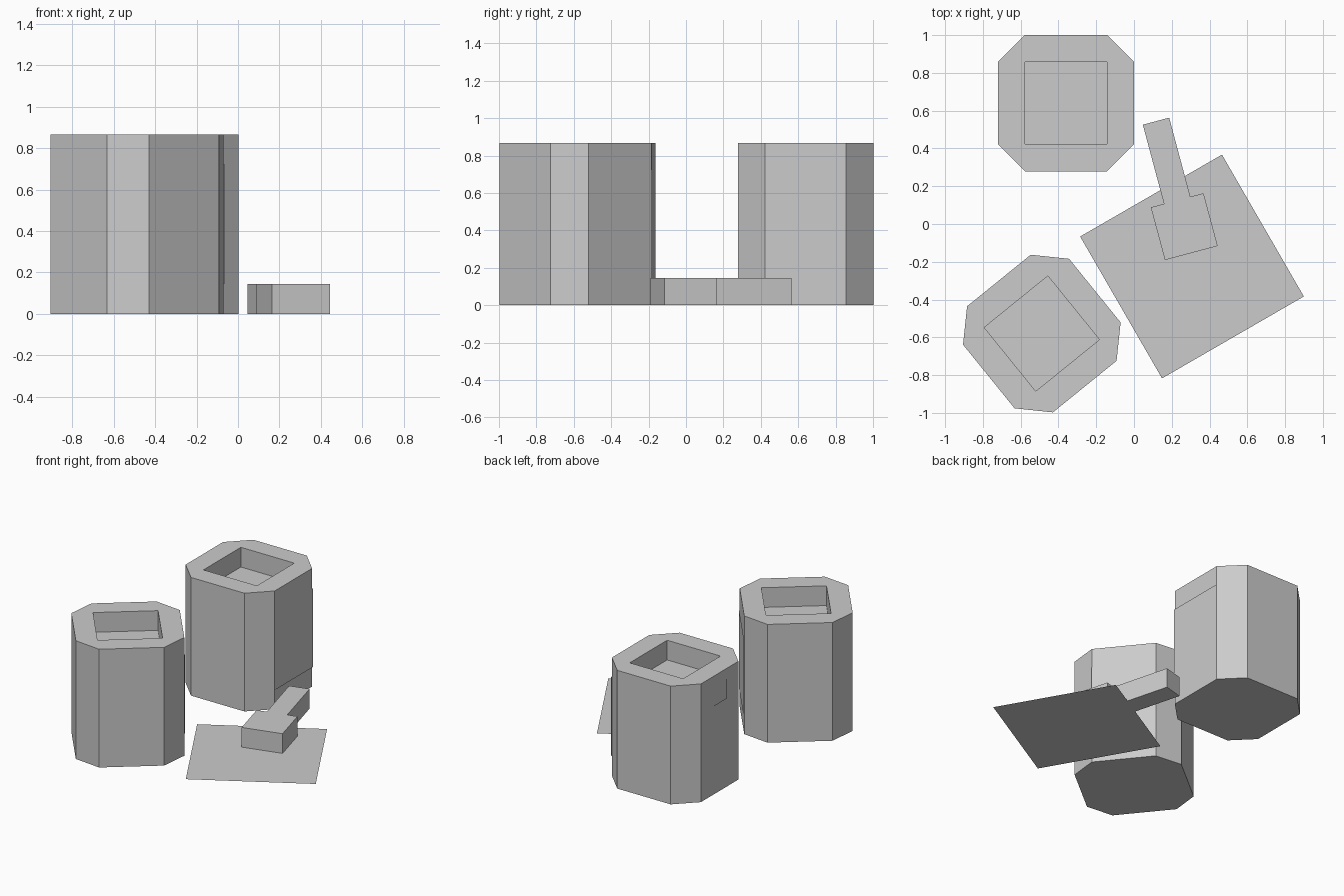
import bpy, bmesh, math
from mathutils import Matrix

if "Cube" in bpy.data.objects:
    bpy.data.objects.remove(bpy.data.objects["Cube"])

U = 0.1445  # modelling unit


def make(name, loc, angle, build):
    bm = bmesh.new()
    build(bm)
    mesh = bpy.data.meshes.new(name)
    bm.to_mesh(mesh)
    bm.free()
    obj = bpy.data.objects.new(name, mesh)
    obj.location = loc
    obj.rotation_euler.z = math.radians(angle)
    bpy.context.collection.objects.link(obj)
    return obj


def polygon(bm, points, z=0.0):
    return bm.faces.new([bm.verts.new((x * U, y * U, z * U)) for x, y in points])


def prism(bm, points, height):
    # bottom outline extruded upwards
    face = polygon(bm, points)
    ext = bmesh.ops.extrude_face_region(bm, geom=[face], use_keep_orig=True)
    verts = [g for g in ext['geom'] if isinstance(g, bmesh.types.BMVert)]
    bmesh.ops.translate(bm, verts=verts, vec=(0, 0, height * U))
    bmesh.ops.recalc_face_normals(bm, faces=bm.faces)


# eight-sided pot with a square sunken top
OCTAGON = [(1.5, -2.5), (2.5, -1.5), (2.5, 1.5), (1.5, 2.5),
           (-1.5, 2.5), (-2.5, 1.5), (-2.5, -1.5), (-1.5, -2.5)]
SQUARE = [(1.5, -1.5), (1.5, 1.5), (-1.5, 1.5), (-1.5, -1.5)]


def pot(bm):
    def ring(pts, z):
        return [bm.verts.new((x * U, y * U, z * U)) for x, y in pts]
    base, rim = ring(OCTAGON, 0), ring(OCTAGON, 6)
    lip, floor = ring(SQUARE, 6), ring(SQUARE, 5)
    bm.faces.new(base[::-1])
    bm.faces.new(floor)
    for i in range(8):
        j = (i + 1) % 8
        bm.faces.new((base[i], base[j], rim[j], rim[i]))
    for i in range(4):
        j = (i + 1) % 4
        a, b, c = rim[2 * i], rim[2 * i + 1], rim[(2 * i + 2) % 8]
        bm.faces.new((a, b, lip[i]))             # rim corner
        bm.faces.new((b, c, lip[j], lip[i]))     # rim side
        bm.faces.new((lip[i], lip[j], floor[j], floor[i]))


def label(side, half_width, z0, z1):
    # thin upright panel just off the +x (side=1) or -x (side=-1) face
    def build(bm):
        x = 2.54 * U
        corners = [(-half_width, z0), (half_width, z0), (half_width, z1), (-half_width, z1)]
        bm.faces.new([bm.verts.new((x, y * U, z * U)) for y, z in corners])
        if side < 0:
            bmesh.ops.rotate(bm, verts=bm.verts, cent=(0, 0, 0),
                             matrix=Matrix.Rotation(math.pi, 3, 'Z'))
    return build


POTS = [("back", (-0.36, 0.64, 0), 0), ("front", (-0.488, -0.58, 0), 39)]
for tag, loc, ang in POTS:
    make(tag + "_pot", loc, ang, pot)
    make(tag + "_pot_large_label", loc, ang, label(1, 1.5, 1, 5))
make("back_pot_small_label", POTS[0][1], 0, label(-1, 0.5, 4.5, 5.5))

# flat square sheet
make("sheet", (0.307, -0.225, 0), 30,
     lambda bm: polygon(bm, [(-3, -3), (3, -3), (3, 3), (-3, 3)]))

# block-shaped brush: wide head and narrow handle
BRUSH = [(-1, -1), (1, -1), (1, 1), (0.5, 1), (0.5, 4), (-0.5, 4), (-0.5, 1), (-1, 1)]
make("brush", (0.266, -0.014, 0), 15, lambda bm: prism(bm, BRUSH, 1))
